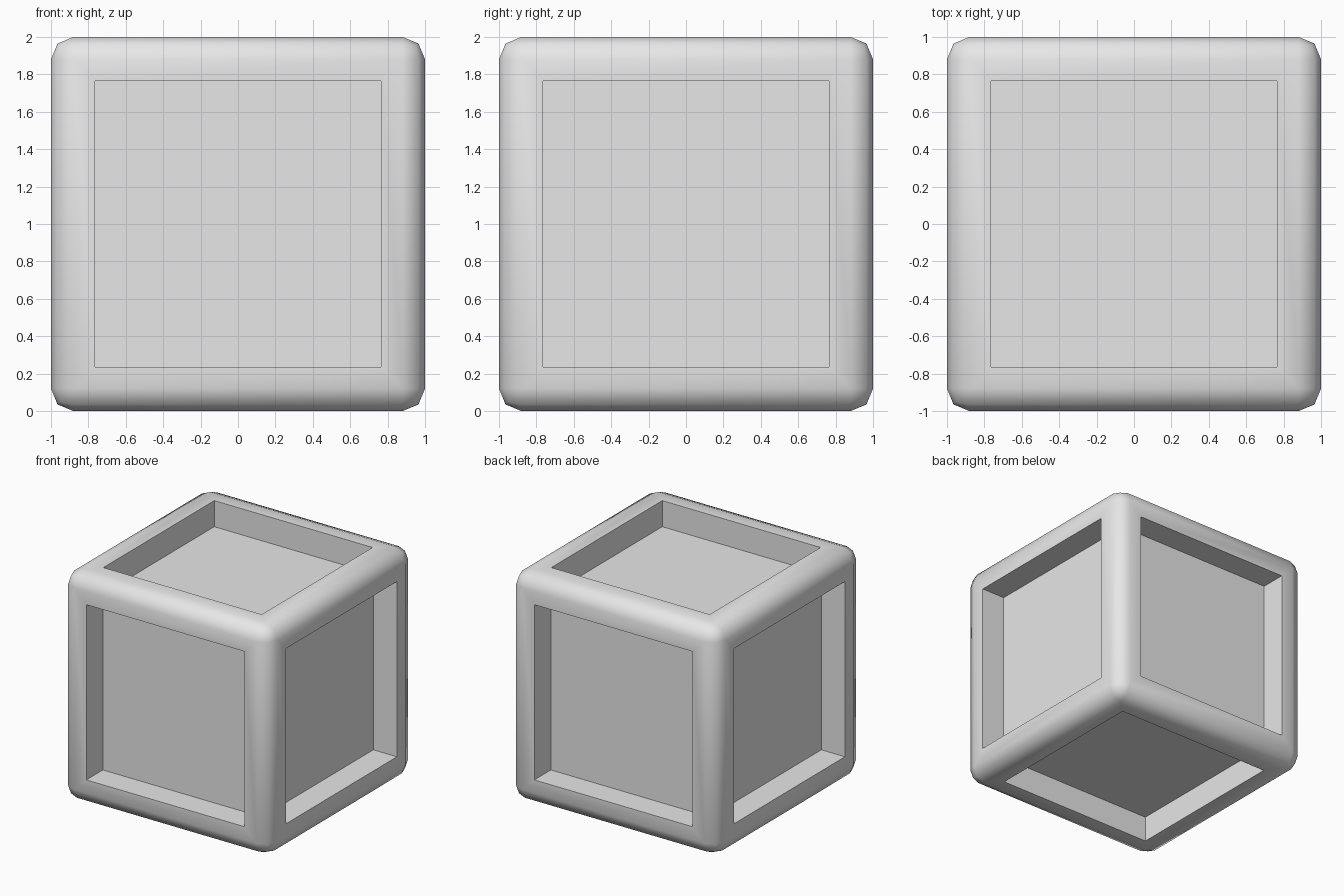
import bpy, bmesh, math

old = bpy.data.objects.get("Cube")
if old:
    bpy.data.objects.remove(old, do_unlink=True)

HALF, ROUND, OPENING, DEPTH = 1.0, 0.12, 0.765, 0.228

# Plain grey material
grey = bpy.data.materials.new("light_grey")
grey.use_nodes = True
colour = (0.8, 0.8, 0.8, 1)
grey.diffuse_color = colour
grey.node_tree.nodes["Principled BSDF"].inputs["Base Color"].default_value = colour

# Rounded cube
bm = bmesh.new()
bmesh.ops.create_cube(bm, size=2 * HALF)
bmesh.ops.bevel(bm, geom=bm.edges[:], offset=ROUND, segments=2, profile=0.5,
                affect='EDGES', clamp_overlap=True)

# Square recess in each of the six sides
sides = [f for f in bm.faces if f.calc_area() > 1]
bmesh.ops.inset_individual(bm, faces=sides, thickness=HALF - ROUND - OPENING,
                           use_even_offset=True)
for side in sides:
    inward = -side.normal * DEPTH
    floor = bmesh.ops.extrude_discrete_faces(bm, faces=[side])["faces"][0]
    bmesh.ops.translate(bm, verts=floor.verts[:], vec=inward)

bmesh.ops.translate(bm, verts=bm.verts[:], vec=(0, 0, HALF))
bmesh.ops.recalc_face_normals(bm, faces=bm.faces[:])
mesh = bpy.data.meshes.new("recessed_cube")
bm.to_mesh(mesh)
bm.free()
mesh.materials.append(grey)

cube = bpy.data.objects.new("recessed_cube", mesh)
bpy.context.collection.objects.link(cube)
bpy.context.view_layer.objects.active = cube
cube.select_set(True)
bpy.ops.object.shade_smooth_by_angle(angle=math.radians(60))
